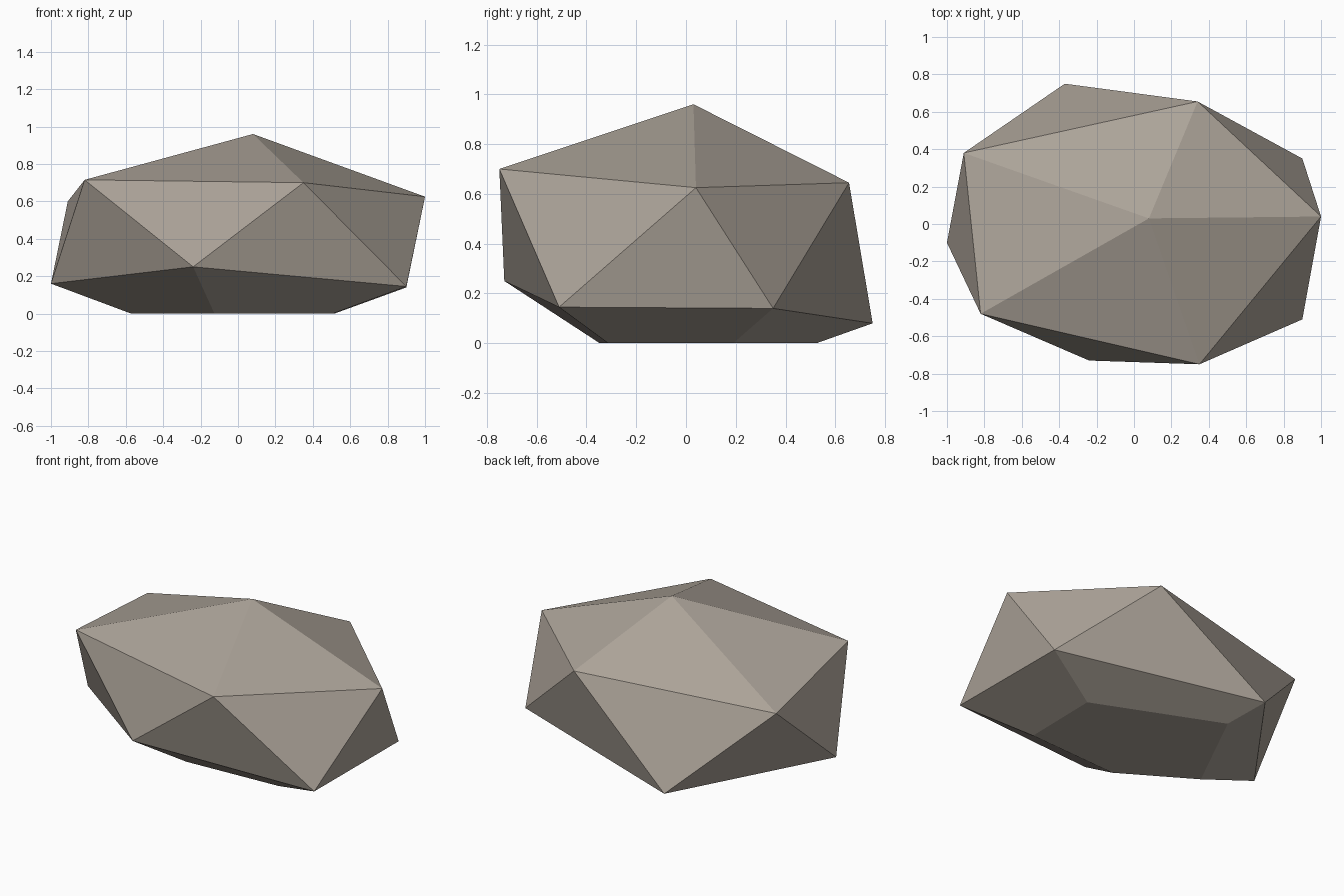
import bpy, bmesh
from mathutils import Vector

if "Cube" in bpy.data.objects:
    bpy.data.objects.remove(bpy.data.objects["Cube"], do_unlink=True)

# Stone colour
stone = bpy.data.materials.new("warm grey stone")
stone.use_nodes = True
colour = (0.41, 0.365, 0.315, 1)
stone.diffuse_color = colour
bsdf = stone.node_tree.nodes["Principled BSDF"]
bsdf.inputs["Base Color"].default_value = colour
bsdf.inputs["Roughness"].default_value = 0.9

# Irregular twenty-sided boulder: two poles and two staggered rings of five
bm = bmesh.new()
peak = bm.verts.new((0.08, 0.03, 0.96))
base = bm.verts.new((-0.035, -0.04, -0.2))
upper = [bm.verts.new(p) for p in (
    (1.0, 0.04, 0.625), (0.34, 0.655, 0.645), (-0.91, 0.38, 0.60),
    (-0.82, -0.48, 0.715), (0.35, -0.75, 0.70))]
lower = [bm.verts.new(p) for p in (
    (0.9, 0.35, 0.14), (-0.37, 0.75, 0.08), (-1.0, -0.10, 0.16),
    (-0.24, -0.73, 0.25), (0.9, -0.51, 0.145))]
for i in range(5):
    j = (i + 1) % 5
    bm.faces.new((peak, upper[i], upper[j]))
    bm.faces.new((upper[i], lower[i], upper[j]))
    bm.faces.new((upper[j], lower[i], lower[j]))
    bm.faces.new((base, lower[j], lower[i]))

# Slice off the underside so the boulder rests flat on the ground
bmesh.ops.bisect_plane(bm, geom=bm.verts[:] + bm.edges[:] + bm.faces[:],
                       plane_co=Vector((0, 0, 0)), plane_no=Vector((0, 0, -1)),
                       clear_outer=True)
bmesh.ops.holes_fill(bm, edges=[e for e in bm.edges if e.is_boundary], sides=0)
bmesh.ops.recalc_face_normals(bm, faces=bm.faces[:])

mesh = bpy.data.meshes.new("boulder")
bm.to_mesh(mesh)
bm.free()
mesh.materials.append(stone)
boulder = bpy.data.objects.new("boulder", mesh)
bpy.context.collection.objects.link(boulder)
